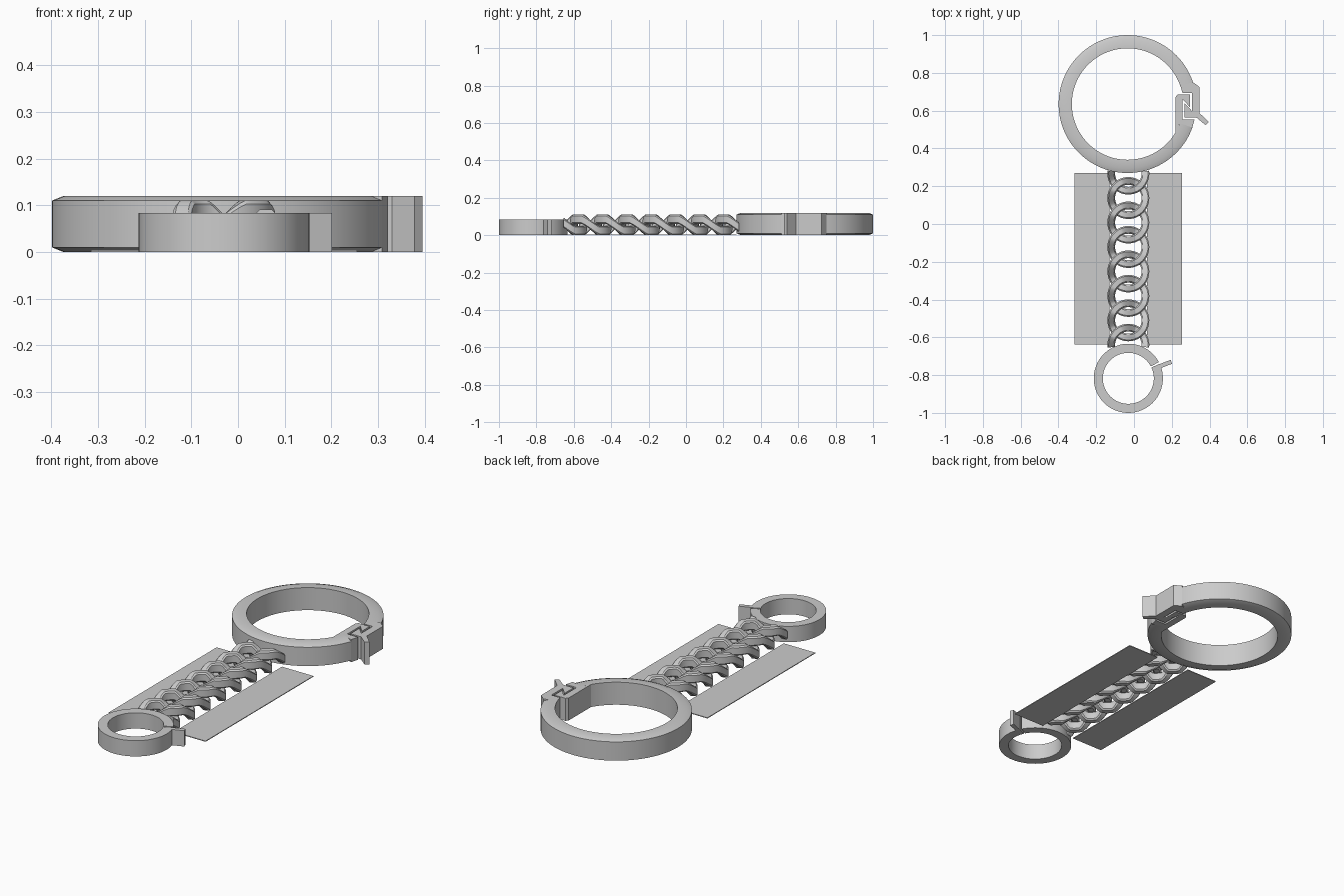
import bpy, bmesh
from math import radians, sin, cos

cube = bpy.data.objects.get("Cube")
if cube:
    bpy.data.objects.remove(cube)

grey = bpy.data.materials.new("plain grey")
grey.use_nodes = True
grey.diffuse_color = (0.6, 0.6, 0.6, 1)
grey.node_tree.nodes["Principled BSDF"].inputs["Base Color"].default_value = (0.6, 0.6, 0.6, 1)

CX = -0.03          # common axis of rings and chain


def finish(bm, name):
    bmesh.ops.recalc_face_normals(bm, faces=bm.faces)
    mesh = bpy.data.meshes.new(name)
    bm.to_mesh(mesh)
    bm.free()
    mesh.materials.append(grey)
    obj = bpy.data.objects.new(name, mesh)
    bpy.context.collection.objects.link(obj)
    bpy.ops.object.select_all(action='DESELECT')
    obj.select_set(True)
    bpy.context.view_layer.objects.active = obj
    bpy.ops.object.shade_smooth_by_angle(angle=radians(30))
    return obj


def sweep(name, centre, profile, start, end, steps, lift=lambda a: 0.0):
    """Carry a (radius, height) profile around a centre, capped when open."""
    bm = bmesh.new()
    closed = end - start >= 360
    rows = []
    for i in range(steps if closed else steps + 1):
        a = radians(start + (end - start) * i / steps)
        rows.append([bm.verts.new((centre[0] + r * cos(a), centre[1] + r * sin(a), z + lift(a)))
                     for r, z in profile])
    n = len(profile)
    pairs = list(zip(rows, rows[1:])) + ([(rows[-1], rows[0])] if closed else [])
    for p, q in pairs:
        for j in range(n):
            k = (j + 1) % n
            bm.faces.new((p[j], p[k], q[k], q[j]))
    if not closed:
        bm.faces.new(rows[0])
        bm.faces.new(rows[-1])
    return finish(bm, name)


def slab(name, outline, height):
    """Extrude a flat outline up from the ground."""
    bm = bmesh.new()
    face = bm.faces.new([bm.verts.new((x, y, 0)) for x, y in outline])
    out = bmesh.ops.extrude_face_region(bm, geom=[face])
    top = [v for v in out["geom"] if isinstance(v, bmesh.types.BMVert)]
    bmesh.ops.translate(bm, verts=top, vec=(0, 0, height))
    return finish(bm, name)


# Large ring, open where the clasp sits
BIG = (-0.034, 0.635)
big_profile = [(0.295, 0), (0.34, 0), (0.365, 0.01), (0.365, 0.11), (0.34, 0.12), (0.295, 0.12)]
sweep("large_ring", BIG, big_profile, 18.6, 340, 110)

# Clasp: two interlocking hooks, the upper one with a thumb lever
slab("clasp_upper_hook", [
    (0.246, 0.73), (0.257, 0.693), (0.307, 0.693), (0.307, 0.598), (0.267, 0.64),
    (0.267, 0.564), (0.33, 0.564), (0.378, 0.524), (0.396, 0.54), (0.347, 0.587),
    (0.347, 0.725), (0.312, 0.751)], 0.12)
slab("clasp_lower_hook", [
    (0.22, 0.482), (0.22, 0.672), (0.23, 0.685), (0.296, 0.685), (0.296, 0.619),
    (0.257, 0.661), (0.257, 0.553), (0.32, 0.553), (0.309, 0.51), (0.243, 0.534),
    (0.229, 0.5)], 0.12)

# Small ring with a slit and a tab beside it
SMALL = (CX, -0.817)
sweep("small_ring", SMALL, [(0.135, 0), (0.183, 0), (0.183, 0.084), (0.135, 0.084)], 28, 385, 80)
tab_dir, tab_side = (cos(radians(21)), sin(radians(21))), (-sin(radians(21)), cos(radians(21)))
slab("small_ring_tab", [
    (SMALL[0] + tab_dir[0] * r + tab_side[0] * s, SMALL[1] + tab_dir[1] * r + tab_side[1] * s)
    for r, s in [(0.15, -0.011), (0.244, -0.011), (0.244, 0.011), (0.15, 0.011)]], 0.084)


# Curb chain: each link waves up and down so neighbours interlock
def wave(a):
    return 0.03 * max(-1, min(1, -1.3 * sin(2 * a)))


IN, OUT, LOW, HIGH, C = 0.07, 0.111, 0.03, 0.08, 0.007
link_profile = [(IN + C, LOW), (OUT - C, LOW), (OUT, LOW + C), (OUT, HIGH - C),
                (OUT - C, HIGH), (IN + C, HIGH), (IN, HIGH - C), (IN, LOW + C)]
FIRST, PITCH, COUNT = 0.267, 0.1295, 8
for i in range(COUNT):
    span = (0, 360)
    if i == 0:
        span = (172, 368)       # half link joined to the large ring
    elif i == COUNT - 1:
        span = (-8, 188)        # half link joined to the small ring
    sweep(f"chain_link_{i + 1}", (CX, FIRST - PITCH * i), link_profile, *span, 56, wave)

# Thin base sheets on either side of the chain
for side, name in ((1, "left_base_sheet"), (-1, "right_base_sheet")):
    a, b = CX + side * 0.1, CX + side * 0.285
    slab(name, [(a, -0.637), (b, -0.637), (b, 0.27), (a, 0.27)], 0.004)
